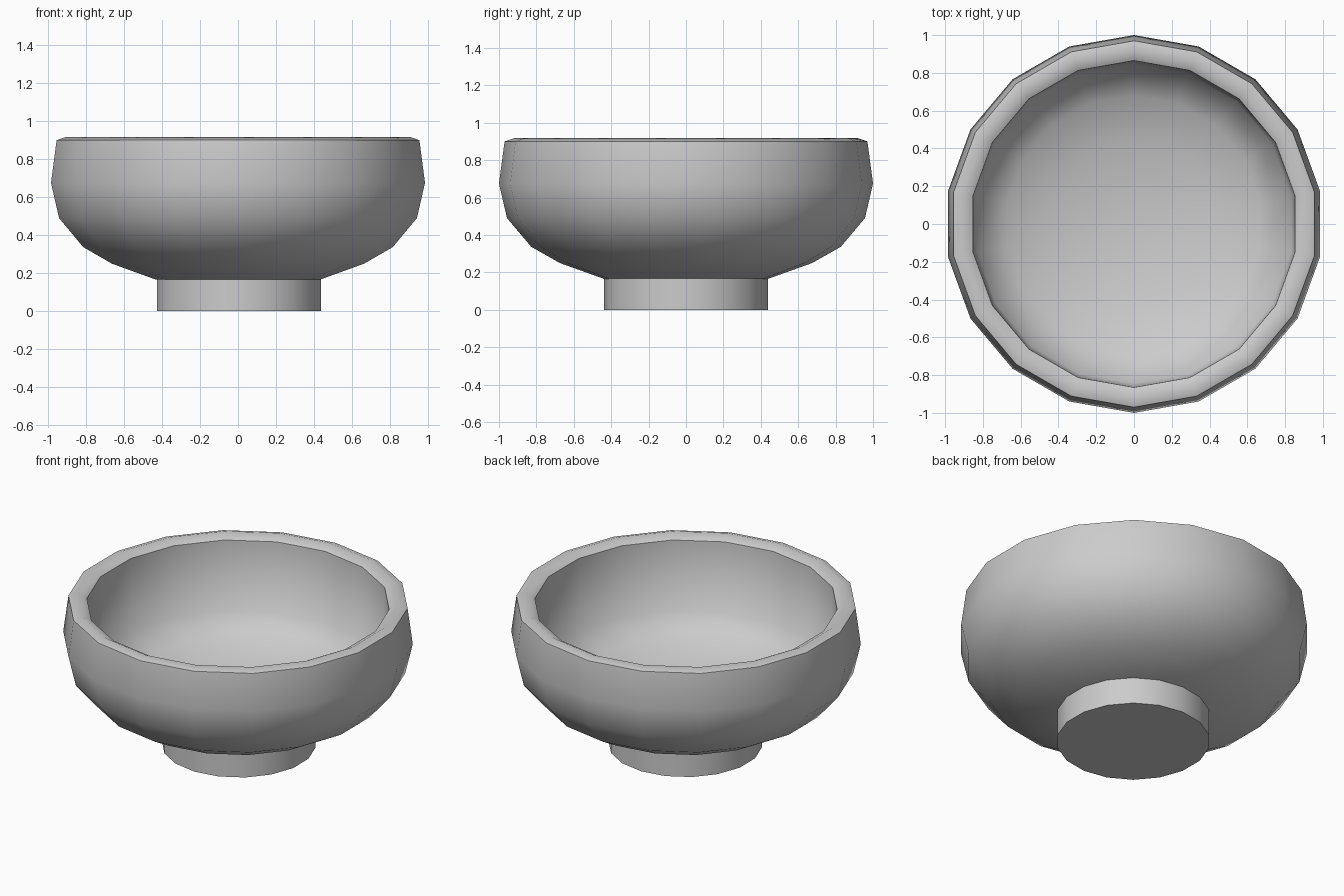
import bpy
import bmesh
import math

SIDES = 18

cube = bpy.data.objects.get("Cube")
if cube:
    bpy.data.objects.remove(cube, do_unlink=True)

grey = bpy.data.materials.new("grey_clay")
grey.use_nodes = True
colour = (0.6, 0.6, 0.6, 1.0)
grey.diffuse_color = colour
grey.node_tree.nodes["Principled BSDF"].inputs["Base Color"].default_value = colour


def lathe(name, profile, angle):
    """Spin a (radius, height) profile about z; radius 0 makes a pole."""
    bm = bmesh.new()
    rings = []
    for r, z in profile:
        if r == 0:
            rings.append([bm.verts.new((0, 0, z))] * SIDES)
            continue
        turns = [2 * math.pi * i / SIDES for i in range(SIDES)]
        rings.append([bm.verts.new((r * math.sin(a), r * math.cos(a), z)) for a in turns])
    for low, high in zip(rings, rings[1:]):
        for i in range(SIDES):
            j = (i + 1) % SIDES
            corners = dict.fromkeys((low[i], low[j], high[j], high[i]))
            bm.faces.new(list(corners))
    bmesh.ops.recalc_face_normals(bm, faces=bm.faces)
    mesh = bpy.data.meshes.new(name)
    bm.to_mesh(mesh)
    bm.free()
    mesh.materials.append(grey)
    obj = bpy.data.objects.new(name, mesh)
    bpy.context.collection.objects.link(obj)
    bpy.ops.object.select_all(action="DESELECT")
    obj.select_set(True)
    bpy.context.view_layer.objects.active = obj
    bpy.ops.object.shade_smooth_by_angle(angle=math.radians(angle))
    return obj


# Bowl: outer wall, rounded rim, inner wall and dished floor
lathe("bowl", [
    (0, 0.165), (0.438, 0.165), (0.675, 0.25), (0.828, 0.337), (0.957, 0.49),
    (1.0, 0.675), (0.97, 0.9), (0.92, 0.917), (0.865, 0.887),
    (0.845, 0.45), (0.68, 0.345), (0.45, 0.27), (0, 0.22),
], 57)

# Foot: short solid cylinder
foot = lathe("foot", [(0, 0), (0.438, 0), (0.438, 0.17), (0, 0.17)], 40)
foot.location.x = 0.005
